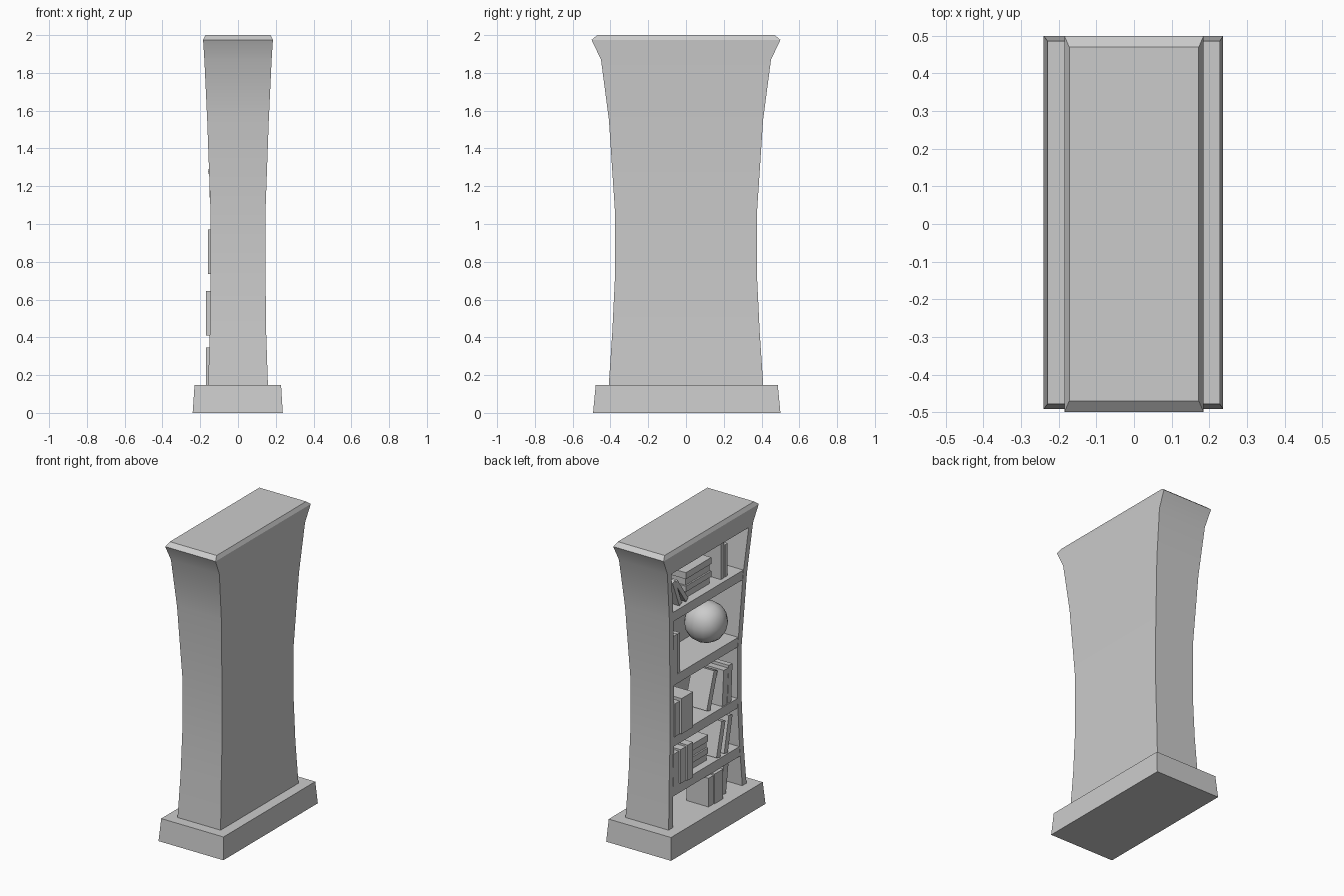
import bpy, bmesh, math
from mathutils import Matrix, Vector

if "Cube" in bpy.data.objects:
    bpy.data.objects.remove(bpy.data.objects["Cube"])

# Flared side profile: (z, half depth x, half width y)
PROFILE = [(0.13, 0.159, 0.410), (0.43, 0.149, 0.390), (0.70, 0.146, 0.377),
           (1.08, 0.146, 0.377), (1.55, 0.163, 0.408), (1.87, 0.178, 0.450),
           (1.975, 0.185, 0.500), (2.00, 0.172, 0.470)]


def half(z, i):
    """Interpolate the profile at height z (i=1: x, i=2: y)."""
    for a, b in zip(PROFILE, PROFILE[1:]):
        if a[0] <= z <= b[0]:
            return a[i] + (b[i] - a[i]) * (z - a[0]) / (b[0] - a[0])
    return PROFILE[0][i]


def finish(name, bm, smooth=0):
    bmesh.ops.recalc_face_normals(bm, faces=bm.faces)
    me = bpy.data.meshes.new(name)
    bm.to_mesh(me)
    bm.free()
    ob = bpy.data.objects.new(name, me)
    bpy.context.collection.objects.link(ob)
    if smooth:
        bpy.ops.object.select_all(action='DESELECT')
        ob.select_set(True)
        bpy.context.view_layer.objects.active = ob
        bpy.ops.object.shade_smooth_by_angle(angle=math.radians(smooth))
    return ob


def loft(name, rings, smooth=0):
    """Stack rectangles (z, x0, x1, y0, y1) into a closed solid."""
    bm = bmesh.new()
    loops = []
    for z, x0, x1, y0, y1 in rings:
        loops.append([bm.verts.new(p) for p in
                      ((x0, y0, z), (x1, y0, z), (x1, y1, z), (x0, y1, z))])
    for a, b in zip(loops, loops[1:]):
        for k in range(4):
            n = (k + 1) % 4
            bm.faces.new((a[k], a[n], b[n], b[k]))
    bm.faces.new(loops[0][::-1])
    bm.faces.new(loops[-1])
    return finish(name, bm, smooth)


# Plinth
loft("plinth", [(0, -0.24, 0.237, -0.492, 0.5), (0.147, -0.23, 0.228, -0.478, 0.486)])

# Case with the shelf recess cut into the -x side
case = loft("case", [(z, -x, x, -y, y) for z, x, y in PROFILE], 20)
WALL, BACK, TOP = 0.042, 0.105, 1.853
levels = [0.10] + [p[0] for p in PROFILE[1:5]] + [TOP]
cutter = loft("recess_cutter", [(z, -0.4, BACK, -half(z, 2) + WALL, half(z, 2) - WALL)
                                for z in levels])
cutter.hide_render = True
cutter.hide_viewport = True
cut = case.modifiers.new("recess", 'BOOLEAN')
cut.operation = 'DIFFERENCE'
cut.solver = 'EXACT'
cut.object = cutter

# Shelf boards, flush with the opening
SHELVES = [0.147, 0.41, 0.735, 1.14, 1.58]
for i, top in enumerate(SHELVES[1:]):
    rings = []
    for z in (top - 0.064, top):
        w = half(z, 2) - WALL + 0.005
        rings.append((z, -half(z, 1) + 0.002, BACK + 0.01, -w, w))
    loft(f"shelf_{i + 1}", rings)


def book(name, level, y, thick, height, front, depth, tilt):
    """Upright book; y is the +y side of its foot, tilt (deg) leans it toward -y."""
    bm = bmesh.new()
    bmesh.ops.create_cube(bm, size=1.0, matrix=Matrix.Translation(
        (0, -0.5 * thick, 0.5 * height)) @ Matrix.Diagonal((depth, thick, height, 1)))
    a = math.radians(tilt)
    lift = thick * math.sin(a) if a > 0 else 0
    bmesh.ops.transform(bm, verts=bm.verts, matrix=Matrix.Translation(
        (front + depth / 2, y, SHELVES[level] + lift)) @ Matrix.Rotation(a, 4, 'X'))
    finish(name, bm)


def stack(name, level, y0, y1, heights, front=-0.10):
    """Pile of flat-lying books."""
    z = SHELVES[level]
    for i, h in enumerate(heights):
        s = 0.004 * (-1) ** i
        loft(f"{name}_{i + 1}", [(zz, front + s, front + 0.17 + s, y0 + s, y1 - s)
                                 for zz in (z, z + h - 0.002)])
        z += h


# Upright and leaning books: level, y, thickness, height, front, depth, tilt
BOOKS = [
    (0, 0.00, 0.055, 0.190, -0.165, 0.16, 0), (0, -0.058, 0.09, 0.198, -0.17, 0.16, 0),
    (0, -0.17, 0.05, 0.19, -0.14, 0.15, 8),
    (1, 0.345, 0.055, 0.215, -0.15, 0.15, 0), (1, 0.285, 0.055, 0.225, -0.16, 0.15, 0),
    (1, 0.225, 0.055, 0.235, -0.17, 0.16, 0),
    (1, -0.12, 0.04, 0.23, -0.14, 0.15, 14), (1, -0.20, 0.04, 0.24, -0.14, 0.15, 12),
    (2, 0.332, 0.05, 0.22, -0.15, 0.15, 0), (2, 0.275, 0.12, 0.236, -0.16, 0.14, 0),
    (2, -0.06, 0.04, 0.25, -0.11, 0.16, 18), (2, -0.18, 0.05, 0.235, -0.14, 0.15, 4),
    (2, -0.235, 0.04, 0.25, -0.14, 0.15, 3),
    (3, 0.345, 0.04, 0.27, -0.15, 0.15, 0), (3, 0.302, 0.04, 0.26, -0.14, 0.15, 0),
    (4, 0.20, 0.03, 0.20, -0.14, 0.15, -35), (4, 0.27, 0.03, 0.19, -0.14, 0.15, -22),
    (4, -0.18, 0.035, 0.235, -0.13, 0.15, 0), (4, -0.222, 0.03, 0.215, -0.13, 0.15, 0),
]
for i, row in enumerate(BOOKS):
    book(f"book_{i + 1}", *row)

stack("flat_book_low", 1, -0.08, 0.15, [0.045, 0.04, 0.04, 0.045])
stack("flat_book_high", 4, -0.10, 0.16, [0.045, 0.04, 0.045, 0.045], -0.11)

# Globe ornament: cube rounded into a ball
bm = bmesh.new()
bmesh.ops.create_cube(bm, size=2)
bmesh.ops.subdivide_edges(bm, edges=bm.edges[:], cuts=3, use_grid_fill=True)
for v in bm.verts:
    v.co = v.co.normalized() * 0.133 + Vector((-0.025, -0.175, 1.277))
finish("globe", bm, 40)
